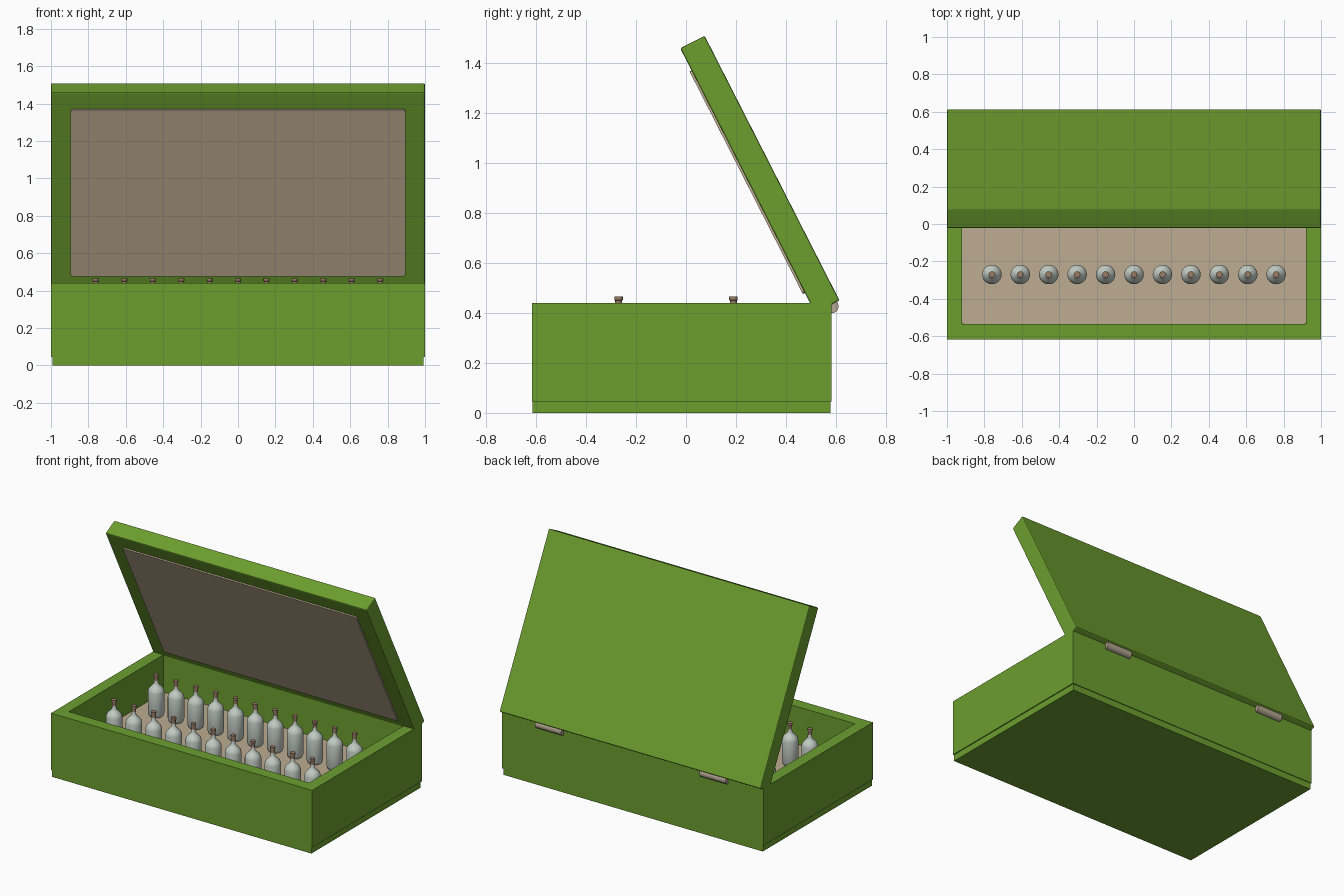
import bpy, bmesh, math
from mathutils import Matrix

if "Cube" in bpy.data.objects:
    bpy.data.objects.remove(bpy.data.objects["Cube"])


def mat(name, rgb):
    m = bpy.data.materials.new(name)
    m.diffuse_color = (*rgb, 1)
    m.use_nodes = True
    m.node_tree.nodes["Principled BSDF"].inputs["Base Color"].default_value = m.diffuse_color
    return m


GREEN = mat("green_paint", (0.150, 0.345, 0.028))
TAN = mat("tan_lining", (0.515, 0.415, 0.285))
GLASS = mat("pale_grey_glass", (0.54, 0.60, 0.55))
CORK = mat("brown_stopper", (0.32, 0.20, 0.13))
METAL = mat("hinge_metal", (0.46, 0.39, 0.29))


def finish(name, bm, material, smooth=False):
    bmesh.ops.recalc_face_normals(bm, faces=bm.faces)
    me = bpy.data.meshes.new(name)
    bm.to_mesh(me)
    bm.free()
    me.materials.append(material)
    ob = bpy.data.objects.new(name, me)
    bpy.context.collection.objects.link(ob)
    if smooth:
        bpy.ops.object.select_all(action='DESELECT')
        ob.select_set(True)
        bpy.context.view_layer.objects.active = ob
        bpy.ops.object.shade_smooth_by_angle(angle=math.radians(40))
    return ob


def box(name, lo, hi, material, bevel=0.0, vertical_only=False):
    bm = bmesh.new()
    bmesh.ops.create_cube(bm, size=1)
    for v in bm.verts:
        for i in range(3):
            v.co[i] = lo[i] if v.co[i] < 0 else hi[i]
    if bevel:
        edges = [e for e in bm.edges if not vertical_only
                 or abs(e.verts[0].co.z - e.verts[1].co.z) > 1e-4]
        bmesh.ops.bevel(bm, geom=edges, offset=bevel, segments=2,
                        profile=0.5, affect='EDGES')
    return finish(name, bm, material)


def lathe(name, profile, material, segs=24):
    bm = bmesh.new()
    vs = [bm.verts.new((r, 0, z)) for r, z in profile]
    es = [bm.edges.new(p) for p in zip(vs, vs[1:])]
    bmesh.ops.spin(bm, geom=vs + es, cent=(0, 0, 0), axis=(0, 0, 1),
                   angle=math.tau, steps=segs)
    bmesh.ops.remove_doubles(bm, verts=bm.verts, dist=1e-5)
    return finish(name, bm, material, smooth=True)


# Case: four walls and a slightly inset bottom plate
for name, lo, hi in (
        ("front_wall", (-1, -0.617, 0.045), (1, -0.535, 0.44)),
        ("back_wall", (-1, 0.50, 0.045), (1, 0.583, 0.44)),
        ("left_wall", (-1, -0.535, 0.045), (-0.92, 0.50, 0.44)),
        ("right_wall", (0.92, -0.535, 0.045), (1, 0.50, 0.44))):
    box(name, lo, hi, GREEN)
box("bottom_plate", (-0.993, -0.615, 0), (0.993, 0.578, 0.06), GREEN)

# Tan tray inside the case
box("floor_lining", (-0.921, -0.536, 0.06), (0.921, 0.501, 0.18), TAN, 0.012, True)

# Open lid, built flat and swung about the back edge
swing = Matrix.Translation((0, 0.615, 0.45)) @ Matrix.Rotation(math.radians(117), 4, 'X')
lid = box("lid", (-1, 0, 0), (1, 1.19, 0.11), GREEN, 0.007)
panel = box("lid_lining", (-0.895, 0.09, 0.10), (0.895, 1.09, 0.119), TAN, 0.012, True)
for ob in (lid, panel):
    ob.data.transform(swing)

# Hinge barrels
for side, x in (("left", -0.63), ("right", 0.63)):
    h = lathe(side + "_hinge", [(0, -0.1), (0.028, -0.1), (0.028, 0.1), (0, 0.1)], METAL, 20)
    h.data.transform(Matrix.Translation((x, 0.583, 0.427)) @ Matrix.Rotation(math.pi / 2, 4, 'Y'))

# Bottles: two rows of eleven sharing one mesh
bottle = lathe("bottle", [(0, 0.178), (0.038, 0.178), (0.046, 0.186), (0.052, 0.202),
                          (0.052, 0.350), (0.047, 0.366), (0.035, 0.381), (0.022, 0.393),
                          (0.014, 0.407), (0.013, 0.438), (0, 0.438)], GLASS)
stopper = lathe("stopper", [(0, 0.425), (0.0135, 0.425), (0.0135, 0.450), (0.017, 0.452),
                            (0.017, 0.466), (0, 0.466)], CORK, 16)
first = True
for y in (-0.27, 0.19):
    for i in range(11):
        for src in (bottle, stopper):
            ob = src
            if not first:
                ob = src.copy()
                bpy.context.collection.objects.link(ob)
            ob.location = (-0.76 + 0.152 * i, y, 0)
        first = False
